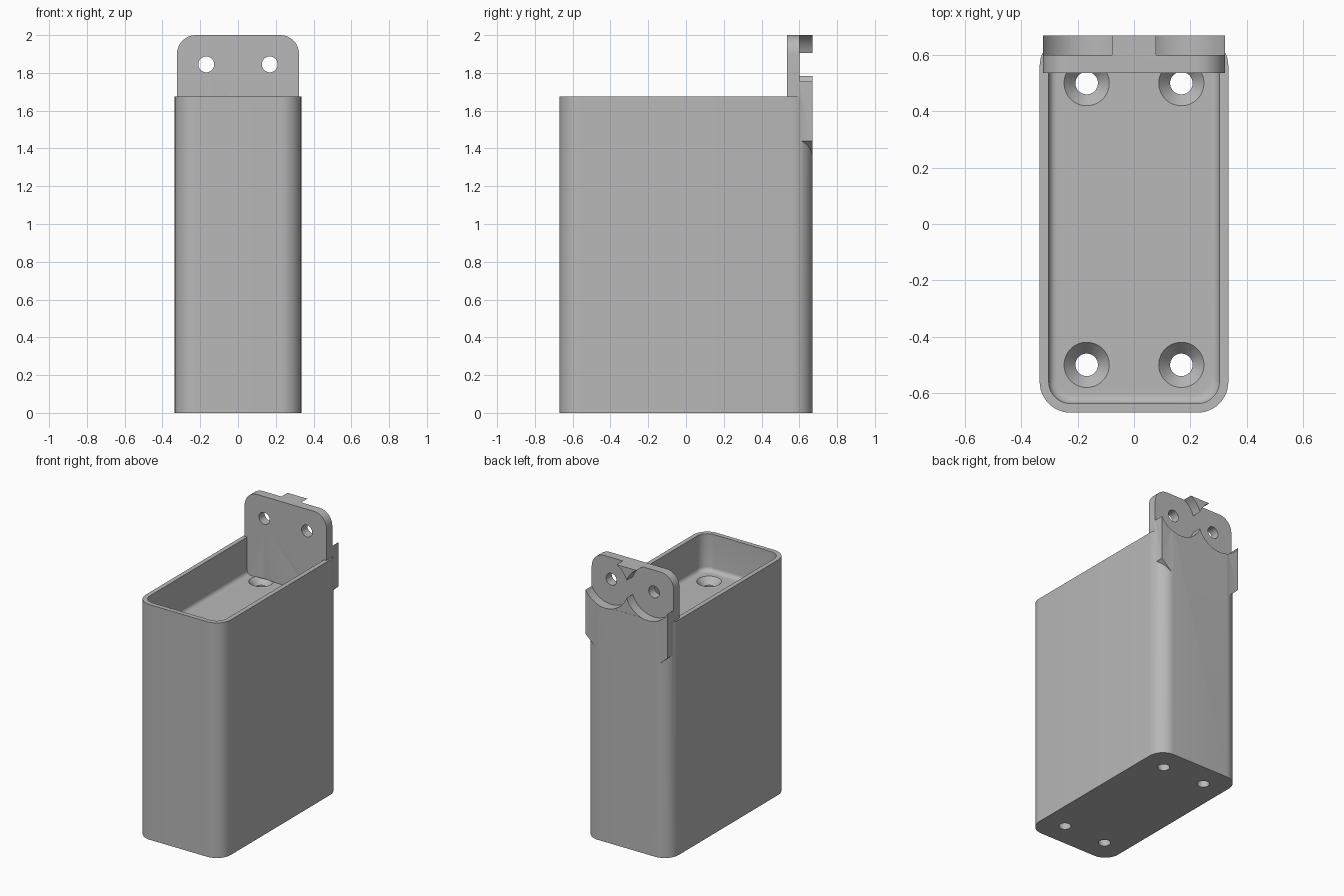
import bpy, bmesh
from math import pi, sin, cos
from mathutils import Matrix

cube = bpy.data.objects.get("Cube")
if cube:
    bpy.data.objects.remove(cube, do_unlink=True)

gray = bpy.data.materials.new("plain_gray")
gray.use_nodes = True
gray.diffuse_color = (0.48, 0.48, 0.48, 1)
gray.node_tree.nodes["Principled BSDF"].inputs["Base Color"].default_value = gray.diffuse_color


def finish(name, bm):
    bmesh.ops.recalc_face_normals(bm, faces=bm.faces)
    mesh = bpy.data.meshes.new(name)
    bm.to_mesh(mesh)
    bm.free()
    mesh.materials.append(gray)
    obj = bpy.data.objects.new(name, mesh)
    bpy.context.collection.objects.link(obj)
    return obj


def arc(cx, cy, r, start, steps=12):
    return [(cx + r * cos(start + pi / 2 * i / steps), cy + r * sin(start + pi / 2 * i / steps))
            for i in range(steps + 1)]


def rounded_block(name, hx, hy, r, z0, z1, fillet=0):
    pts = (arc(hx - r, hy - r, r, 0) + arc(r - hx, hy - r, r, pi / 2)
           + arc(r - hx, r - hy, r, pi) + arc(hx - r, r - hy, r, -pi / 2))
    bm = bmesh.new()
    # Stacked rings; the lower ones follow the floor fillet
    if fillet:
        rings = [(fillet * (1 - sin(i * pi / 12)), z0 + fillet * (1 - cos(i * pi / 12)))
                 for i in range(7)] + [(0, z1)]
    else:
        rings = [(0, z0), (0, z1)]
    loops = []
    for inset, z in rings:
        sx, sy = 1 - inset / hx, 1 - inset / hy
        loops.append([bm.verts.new((x * sx, y * sy, z)) for x, y in pts])
    n = len(pts)
    for a, b in zip(loops, loops[1:]):
        for i in range(n):
            bm.faces.new((a[i], a[(i + 1) % n], b[(i + 1) % n], b[i]))
    bm.faces.new(loops[0])
    bm.faces.new(loops[-1])
    return finish(name, bm)


def cone(name, r0, r1, length, matrix, segments=48):
    bm = bmesh.new()
    bmesh.ops.create_cone(bm, cap_ends=True, segments=segments, radius1=r0, radius2=r1,
                          depth=length, matrix=matrix)
    return finish(name, bm)


def combine(target, other, operation):
    mod = target.modifiers.new("join", 'BOOLEAN')
    mod.operation, mod.solver, mod.object = operation, 'EXACT', other
    bpy.context.view_layer.objects.active = target
    bpy.ops.object.modifier_apply(modifier=mod.name)
    bpy.data.objects.remove(other, do_unlink=True)


FLOOR, RIM, HOLE_X, HOLE_Z = 1.41, 1.675, 0.168, 1.845

# Tall base with a shallow tray in its top
holder = rounded_block("holder_body", 0.335, 0.67, 0.11, 0, RIM)
combine(holder, rounded_block("tray_cutter", 0.303, 0.637, 0.078, FLOOR, RIM + 0.2, 0.03),
        'DIFFERENCE')

# Back plate: rounded top, chamfered lower corners
outline = ([(-0.235, 1.36), (0.235, 1.36), (0.323, 1.44)]
           + arc(0.223, 1.9, 0.1, 0) + arc(-0.223, 1.9, 0.1, pi / 2) + [(-0.323, 1.44)])
bm = bmesh.new()
face = bm.faces.new([bm.verts.new((x, 0.536, z)) for x, z in outline])
ext = bmesh.ops.extrude_face_region(bm, geom=[face])
bmesh.ops.translate(bm, vec=(0, 0.133, 0),
                    verts=[v for v in ext["geom"] if isinstance(v, bmesh.types.BMVert)])
combine(holder, finish("back_plate", bm), 'UNION')

# Plate holes with wide recesses on the back, and countersunk holes through the base
turn = Matrix.Rotation(pi / 2, 4, 'X')
for x in (-HOLE_X, HOLE_X):
    combine(holder, cone("recess_cutter", 0.179, 0.179, 0.2,
                         Matrix.Translation((x, 0.7, HOLE_Z)) @ turn, 96), 'DIFFERENCE')
    combine(holder, cone("plate_hole_cutter", 0.042, 0.042, 0.4,
                         Matrix.Translation((x, 0.6, HOLE_Z)) @ turn), 'DIFFERENCE')
    for y in (-0.5, 0.5):
        combine(holder, cone("base_hole_cutter", 0.04, 0.04, 1.6,
                             Matrix.Translation((x, y, 0.62))), 'DIFFERENCE')
        combine(holder, cone("countersink_cutter", 0.038, 0.082, 0.05,
                             Matrix.Translation((x, y, FLOOR - 0.023))), 'DIFFERENCE')

bpy.ops.object.select_all(action='DESELECT')
holder.select_set(True)
bpy.context.view_layer.objects.active = holder
bpy.ops.object.shade_smooth_by_angle(angle=pi / 6)
